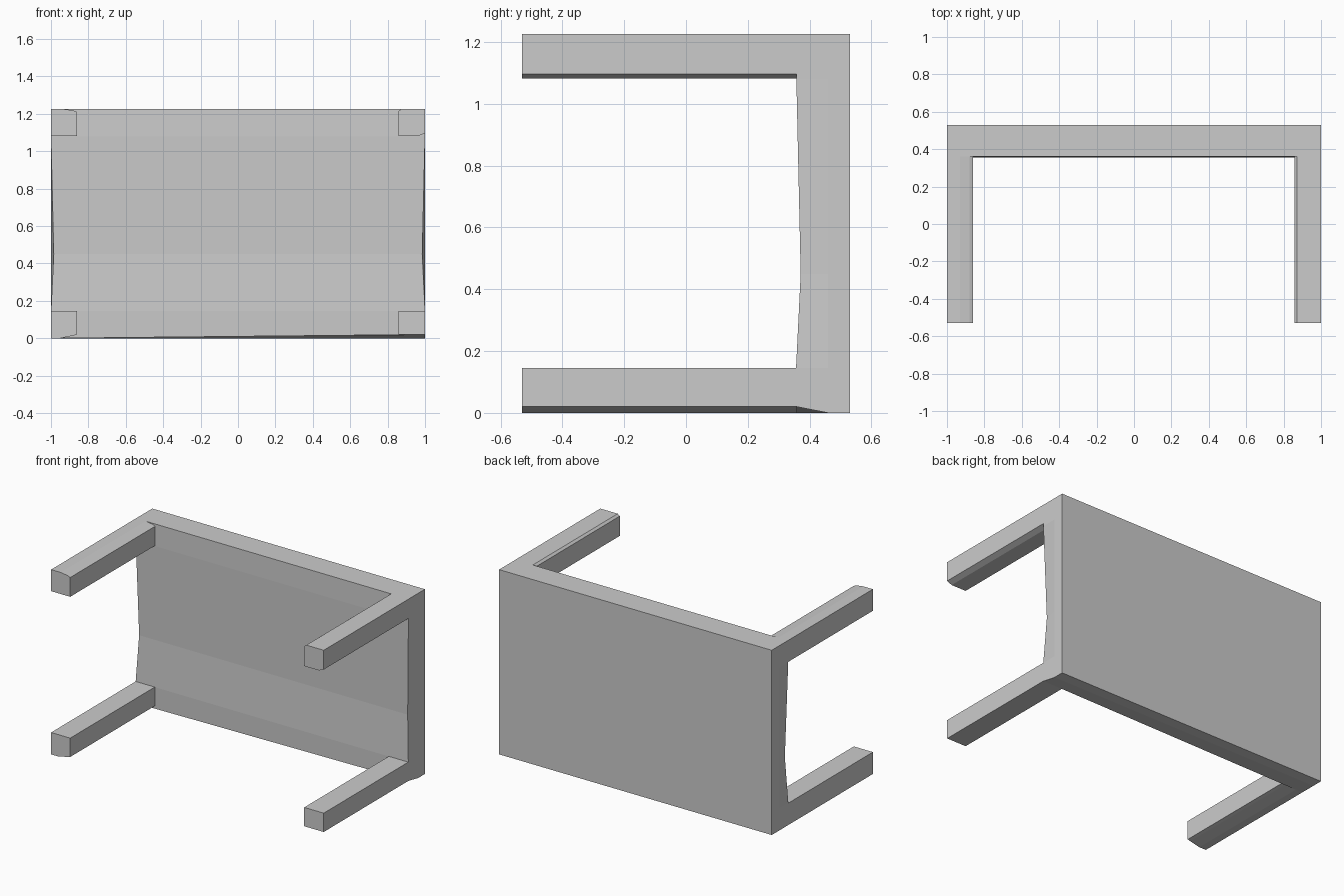
import bpy, bmesh

cube = bpy.data.objects.get("Cube")
if cube:
    bpy.data.objects.remove(cube)

TOP, BACK, FRONT, JOIN = 1.225, 0.53, -0.53, 0.36

grey = bpy.data.materials.new("plain_grey")
grey.use_nodes = True
grey.diffuse_color = (0.6, 0.6, 0.6, 1)
grey.node_tree.nodes["Principled BSDF"].inputs["Base Color"].default_value = (0.6, 0.6, 0.6, 1)


def finish(name, bm):
    bmesh.ops.recalc_face_normals(bm, faces=bm.faces)
    mesh = bpy.data.meshes.new(name)
    bm.to_mesh(mesh)
    bm.free()
    mesh.materials.append(grey)
    obj = bpy.data.objects.new(name, mesh)
    bpy.context.collection.objects.link(obj)
    return obj


# Table top standing on its long edge: rings stacked in z, pinched at mid height
def table_top():
    bm = bmesh.new()
    rings = []
    # height, half width and depth of the inner edge
    for z, w, y in [(0, 1, 0.358), (0.145, 1, 0.356), (0.45, 0.985, 0.371),
                    (1.08, 1, 0.357), (TOP, 1, JOIN)]:
        lift = 0.02 if z == 0 else 0
        rings.append([bm.verts.new(p) for p in (
            (-1, BACK, z), (-1, 0.46, z), (-w, y, z),
            (w, y, z + lift), (1, 0.46, z), (1, BACK, z))])
    for low, high in zip(rings, rings[1:]):
        for i in range(6):
            j = (i + 1) % 6
            bm.faces.new((low[i], low[j], high[j], high[i]))
    for r in (rings[0], rings[-1]):
        bm.faces.new((r[0], r[1], r[4], r[5]))
        bm.faces.new((r[1], r[2], r[3], r[4]))
    finish("table_top", bm)


# Leg: an (x, z) outline extruded along y
def leg(name, outline):
    bm = bmesh.new()
    face = bm.faces.new([bm.verts.new((x, FRONT, z)) for x, z in outline])
    new = bmesh.ops.extrude_face_region(bm, geom=[face])["geom"]
    verts = [v for v in new if isinstance(v, bmesh.types.BMVert)]
    bmesh.ops.translate(bm, verts=verts, vec=(0, JOIN - FRONT, 0))
    finish(name, bm)


table_top()
leg("lower_right_leg", [(-1, 0), (-0.95, 0), (-0.88, 0.015), (-0.86, 0.02),
                        (-0.86, 0.145), (-1, 0.145)])
leg("lower_left_leg", [(0.857, 0.02), (1, 0.02), (1, 0.145), (0.857, 0.145)])
leg("upper_right_leg", [(-1, 1.082), (-0.86, 1.082), (-0.86, 1.21),
                        (-0.88, 1.218), (-0.93, TOP), (-1, TOP)])
leg("upper_left_leg", [(0.857, 1.082), (0.965, 1.082), (1, 1.097), (1, TOP),
                       (0.872, TOP), (0.857, 1.213)])
